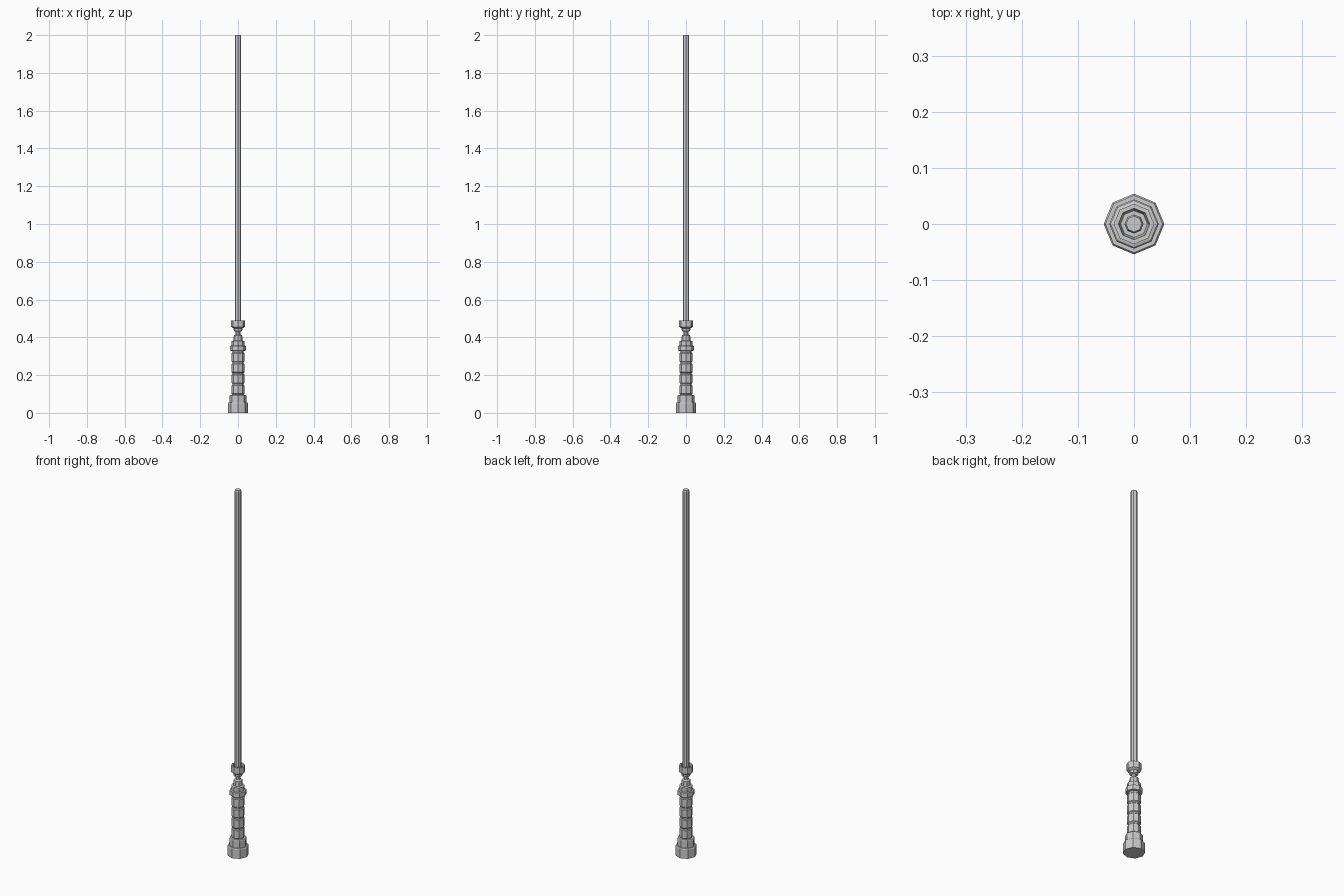
import bpy, bmesh
from math import cos, sin, pi

if "Cube" in bpy.data.objects:
    bpy.data.objects.remove(bpy.data.objects["Cube"])

SIDES = 8


def lathe(name, profile):
    """Closed octagonal solid from (radius, z) points, capped at both ends."""
    bm = bmesh.new()
    rings = [[bm.verts.new((r * cos(2 * pi * i / SIDES), r * sin(2 * pi * i / SIDES), z))
              for i in range(SIDES)] for r, z in profile]
    for a, b in zip(rings, rings[1:]):
        for i in range(SIDES):
            j = (i + 1) % SIDES
            bm.faces.new((a[i], a[j], b[j], b[i]))
    bm.faces.new(rings[0][::-1])
    bm.faces.new(rings[-1])
    bmesh.ops.recalc_face_normals(bm, faces=bm.faces)
    mesh = bpy.data.meshes.new(name)
    bm.to_mesh(mesh)
    bm.free()
    obj = bpy.data.objects.new(name, mesh)
    bpy.context.collection.objects.link(obj)
    return obj


# Stepped pommel
lathe("pommel", [(0.054, 0), (0.054, 0.05), (0.051, 0.054),
                 (0.044, 0.054), (0.044, 0.092), (0.041, 0.096), (0.031, 0.096)])

# Ribbed grip: raised bands separated by narrow grooves
grip = [(0.030, 0.094)]
for k in range(4):
    z = 0.098 + k * 0.057
    grip += [(0.030, z), (0.034, z + 0.004), (0.034, z + 0.046), (0.030, z + 0.050)]
grip.append((0.030, 0.332))
lathe("grip", grip)

# Stepped collar and narrow neck
lathe("collar_and_neck", [(0.030, 0.328), (0.042, 0.330), (0.042, 0.355),
                          (0.034, 0.357), (0.034, 0.380), (0.024, 0.383),
                          (0.022, 0.410), (0.013, 0.415), (0.013, 0.430),
                          (0.022, 0.434), (0.024, 0.450)])

# Emitter cup with recessed top
lathe("emitter", [(0.024, 0.448), (0.036, 0.456), (0.036, 0.490),
                  (0.028, 0.490), (0.024, 0.465)])

# Long blade with a small bevelled tip
lathe("blade", [(0.017, 0.460), (0.017, 1.992), (0.014, 2.0)])
